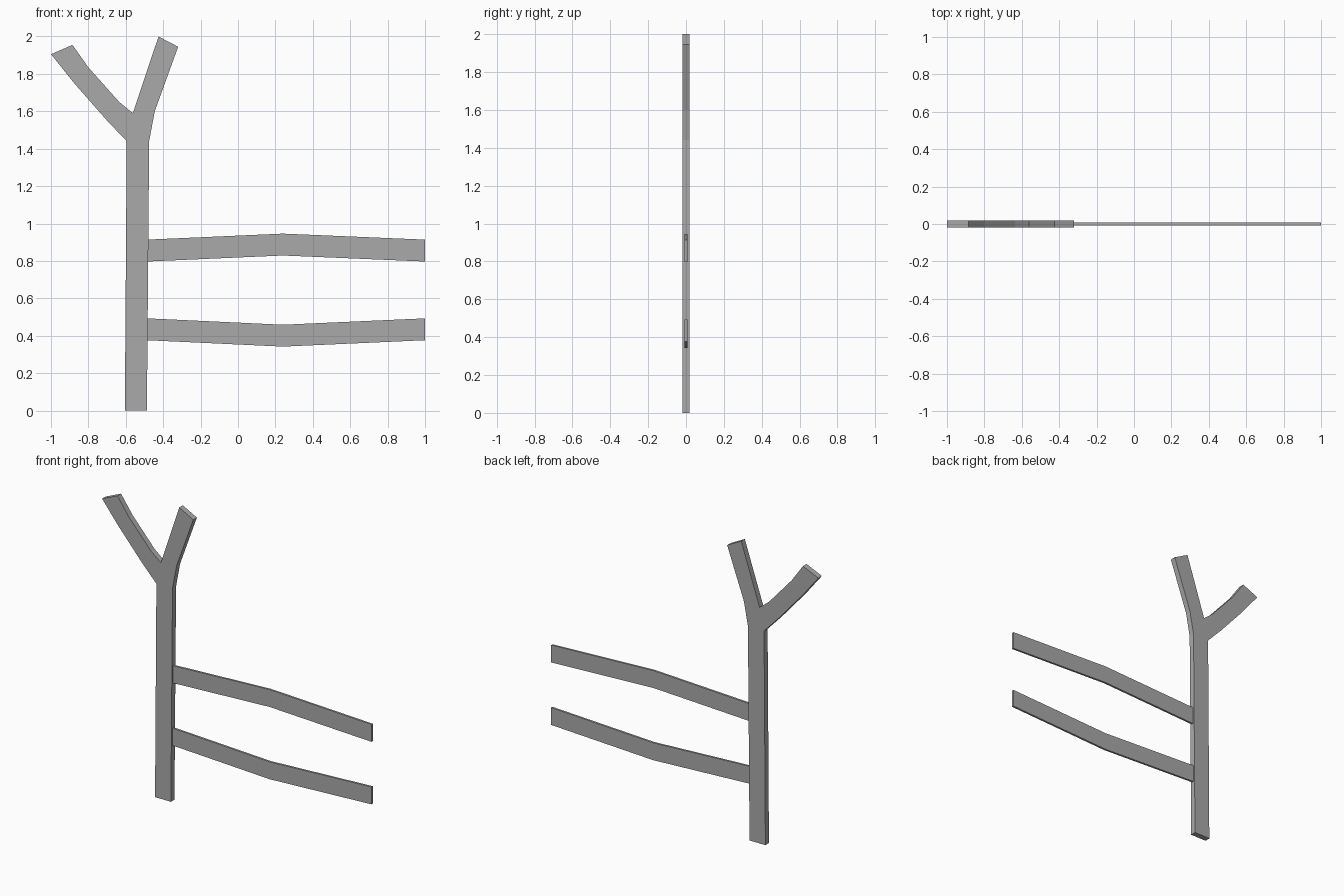
import bpy
import bmesh

cube = bpy.data.objects.get("Cube")
if cube:
    bpy.data.objects.remove(cube, do_unlink=True)

# Single grey for the whole fence section
grey = bpy.data.materials.new("plain_grey")
grey.use_nodes = True
colour = (0.4, 0.4, 0.4, 1)
grey.diffuse_color = colour
grey.node_tree.nodes["Principled BSDF"].inputs["Base Color"].default_value = colour


def slab(name, outline, depth):
    """Flat board: an x-z outline extruded along y, centred on y = 0."""
    bm = bmesh.new()
    face = bm.faces.new([bm.verts.new((x, -depth / 2, z)) for x, z in outline])
    grown = bmesh.ops.extrude_face_region(bm, geom=[face], use_keep_orig=True)
    moved = [g for g in grown["geom"] if isinstance(g, bmesh.types.BMVert)]
    bmesh.ops.translate(bm, verts=moved, vec=(0, depth, 0))
    bmesh.ops.recalc_face_normals(bm, faces=bm.faces)
    mesh = bpy.data.meshes.new(name)
    bm.to_mesh(mesh)
    bm.free()
    mesh.materials.append(grey)
    obj = bpy.data.objects.new(name, mesh)
    bpy.context.collection.objects.link(obj)
    return obj


# Forked post: trunk, short branch on one side, long curved branch on the other
slab("forked_post", [
    (-0.605, 0), (-0.487, 0), (-0.475, 1.44),
    (-0.445, 1.6), (-0.32, 1.945), (-0.425, 2.0), (-0.562, 1.59),
    (-0.635, 1.65), (-0.8, 1.835), (-0.885, 1.955), (-1.0, 1.905),
    (-0.88, 1.755), (-0.7, 1.55), (-0.595, 1.44),
], 0.038)


def rail(name, base, bend):
    """Bent rail: the middle is raised or lowered by bend."""
    path = [(-0.485, base), (0.24, base + bend), (1.0, base)]
    top = [(x, z + 0.117) for x, z in reversed(path)]
    slab(name, path + top, 0.014)


rail("upper_rail", 0.797, 0.032)
rail("lower_rail", 0.376, -0.034)
